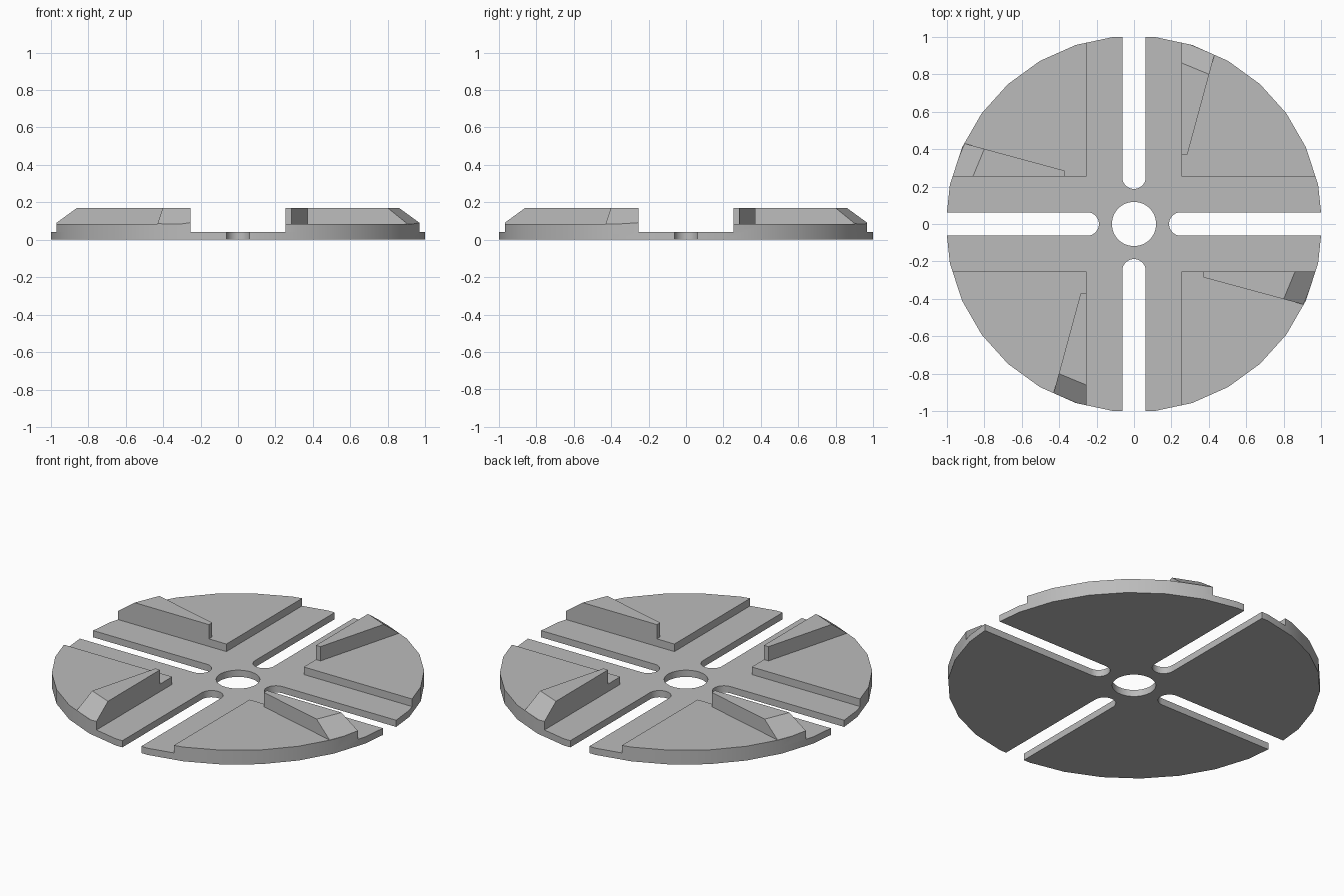
import bpy, bmesh, math
from mathutils import Matrix, Vector

old = bpy.data.objects.get("Cube")
if old:
    bpy.data.objects.remove(old, do_unlink=True)

RIM = 1.0055                                # 30-sided rim
BASE, PAD, BLADE = 0.04, 0.085, 0.17        # top heights of the three layers
INNER = 0.255                               # inner edge of the raised quadrants

metal = bpy.data.materials.new("grey metal")
metal.use_nodes = True
grey = (0.5, 0.5, 0.5, 1)
metal.diffuse_color = grey
metal.node_tree.nodes["Principled BSDF"].inputs["Base Color"].default_value = grey


def arc(radius, count, start=0.0, sweep=math.tau, cx=0.0):
    return [(cx + radius * math.cos(start + sweep * i / count),
             radius * math.sin(start + sweep * i / count)) for i in range(count)]


def prism(name, points, z0, z1, planes=(), turn=0.0):
    """Extrude an outline, keeping the side each (turned) plane normal points to."""
    bm = bmesh.new()
    face = bm.faces.new([bm.verts.new((x, y, z0)) for x, y in points])
    grown = bmesh.ops.extrude_face_region(bm, geom=[face])["geom"]
    bmesh.ops.translate(bm, vec=(0, 0, z1 - z0),
                        verts=[v for v in grown if isinstance(v, bmesh.types.BMVert)])
    if not any(f is not face and f.normal.z < -0.9 and f.calc_center_median().z < z0 + 1e-5
               for f in bm.faces) and not face.is_valid:
        bmesh.ops.holes_fill(bm, edges=bm.edges[:])
    rot = Matrix.Rotation(turn, 3, 'Z')
    for co, no in planes:
        cut = bmesh.ops.bisect_plane(bm, geom=bm.verts[:] + bm.edges[:] + bm.faces[:],
                                     plane_co=rot @ Vector(co), plane_no=rot @ Vector(no),
                                     clear_inner=True)["geom_cut"]
        bmesh.ops.holes_fill(bm, edges=[e for e in cut if isinstance(e, bmesh.types.BMEdge)])
    bmesh.ops.recalc_face_normals(bm, faces=bm.faces[:])
    mesh = bpy.data.meshes.new(name)
    bm.to_mesh(mesh)
    bm.free()
    mesh.materials.append(metal)
    obj = bpy.data.objects.new(name, mesh)
    bpy.context.collection.objects.link(obj)
    return obj


def combine(target, other, operation):
    mod = target.modifiers.new(operation, 'BOOLEAN')
    mod.object, mod.operation, mod.solver = other, operation, 'EXACT'
    bpy.context.view_layer.objects.active = target
    bpy.ops.object.modifier_apply(modifier=mod.name)
    bpy.data.objects.remove(other, do_unlink=True)


rim = arc(RIM, 30)
disc = prism("slotted_disc", rim, 0, BASE)

# Centre hole and four round-ended radial slots
combine(disc, prism("hole_cutter", arc(0.118, 48), -0.1, 0.3), 'DIFFERENCE')
slot = arc(0.0625, 24, math.pi / 2, math.pi, 0.25) + [(0.25, -0.0625), (1.2, -0.0625), (1.2, 0.0625)]
for k in range(4):
    cutter = prism("slot_cutter", slot, -0.1, 0.3)
    cutter.data.transform(Matrix.Rotation(k * math.pi / 2, 4, 'Z'))
    combine(disc, cutter, 'DIFFERENCE')

# Raised quadrant pads, each carrying a tapered blade with a sloped outer end
inner_x = ((INNER, 0, 0), (1, 0, 0))
inner_y = ((0, INNER, 0), (0, 1, 0))
blade_end = ((0, 0.37, 0), (0, 1, 0))
blade_side = ((0.285, 0.37, 0), (-0.535, 0.145, 0))
out = Vector((math.cos(math.radians(67.5)), math.sin(math.radians(67.5)), 0))
slope = (out * 0.892 + Vector((0, 0, BLADE)), -out * 0.085 - Vector((0, 0, 0.108)))
for k in range(4):
    turn = k * math.pi / 2
    combine(disc, prism("raised_pad", rim, BASE, PAD, (inner_x, inner_y), turn), 'UNION')
    combine(disc, prism("blade", rim, PAD, BLADE,
                        (inner_x, blade_end, blade_side, slope), turn), 'UNION')

# Clean flat regions and shade the rim smoothly
bm = bmesh.new()
bm.from_mesh(disc.data)
bmesh.ops.remove_doubles(bm, verts=bm.verts[:], dist=0.0002)
bmesh.ops.dissolve_limit(bm, angle_limit=math.radians(1), verts=bm.verts[:], edges=bm.edges[:])
bm.to_mesh(disc.data)
bm.free()
bpy.ops.object.select_all(action='DESELECT')
disc.select_set(True)
bpy.context.view_layer.objects.active = disc
bpy.ops.object.shade_smooth_by_angle(angle=math.radians(30))
